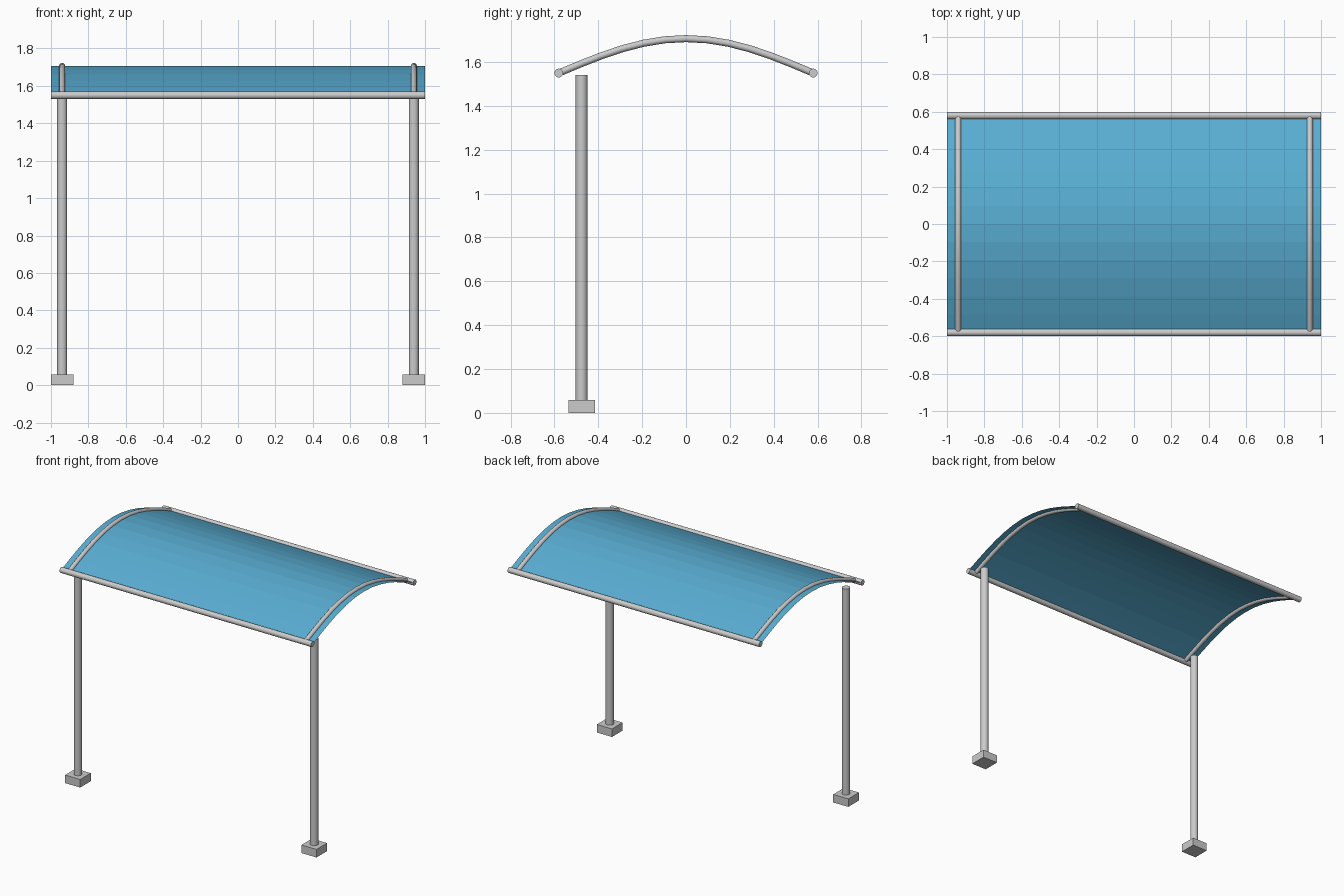
import bpy, math
from mathutils import Vector

if "Cube" in bpy.data.objects:
    bpy.data.objects.remove(bpy.data.objects["Cube"])

HALF, RAIL_Z, RISE, STEPS = 0.58, 1.55, 0.157, 12

# Arch profile shared by the hoops and the canopy sheet
profile = []
for i in range(STEPS + 1):
    t = i / STEPS
    profile.append((-HALF + 2 * HALF * t, RAIL_Z + RISE * math.sin(math.pi * t)))


def rod(name, a, b, radius, sides=20):
    a, b = Vector(a), Vector(b)
    bpy.ops.mesh.primitive_cylinder_add(vertices=sides, radius=radius,
                                        depth=(b - a).length, location=(a + b) / 2)
    ob = bpy.context.object
    ob.rotation_euler = (b - a).to_track_quat('Z', 'Y').to_euler()
    ob.name = name
    bpy.ops.object.shade_smooth_by_angle(angle=math.radians(35))


def hoop(name, x):
    cu = bpy.data.curves.new(name, 'CURVE')
    cu.dimensions = '3D'
    cu.bevel_depth = 0.016
    cu.bevel_resolution = 4
    cu.use_fill_caps = True
    sp = cu.splines.new('POLY')
    sp.points.add(STEPS)
    for p, (y, z) in zip(sp.points, profile):
        p.co = (x, y, z, 1)
    ob = bpy.data.objects.new(name, cu)
    bpy.context.collection.objects.link(ob)
    bpy.ops.object.select_all(action='DESELECT')
    ob.select_set(True)
    bpy.context.view_layer.objects.active = ob
    bpy.ops.object.convert(target='MESH')
    bpy.ops.object.shade_smooth_by_angle(angle=math.radians(35))


# Footings, posts and hoops on each side
for side, x in (("left", -0.94), ("right", 0.94)):
    bpy.ops.mesh.primitive_cube_add(size=1, location=(x, -0.476, 0.029))
    foot = bpy.context.object
    foot.name = side + "_footing"
    foot.scale = (0.12, 0.12, 0.058)
    rod(side + "_post", (x, -0.476, 0.05), (x, -0.476, 1.54), 0.027)
    hoop(side + "_hoop", x)

# Long rails at the front and back edges
for end, y in (("front", -HALF), ("back", HALF)):
    rod(end + "_rail", (-1, y, RAIL_Z), (1, y, RAIL_Z), 0.02)

# Thin curved canopy sheet
verts = [(x, y, z) for y, z in profile for x in (-1, 1)]
faces = [(2 * i, 2 * i + 1, 2 * i + 3, 2 * i + 2) for i in range(STEPS)]
me = bpy.data.meshes.new("canopy_sheet")
me.from_pydata(verts, [], faces)
sheet = bpy.data.objects.new("canopy_sheet", me)
bpy.context.collection.objects.link(sheet)
blue = bpy.data.materials.new("canopy_blue")
blue.diffuse_color = (0.10, 0.42, 0.65, 1)
blue.use_nodes = True
blue.node_tree.nodes["Principled BSDF"].inputs["Base Color"].default_value = blue.diffuse_color
me.materials.append(blue)
